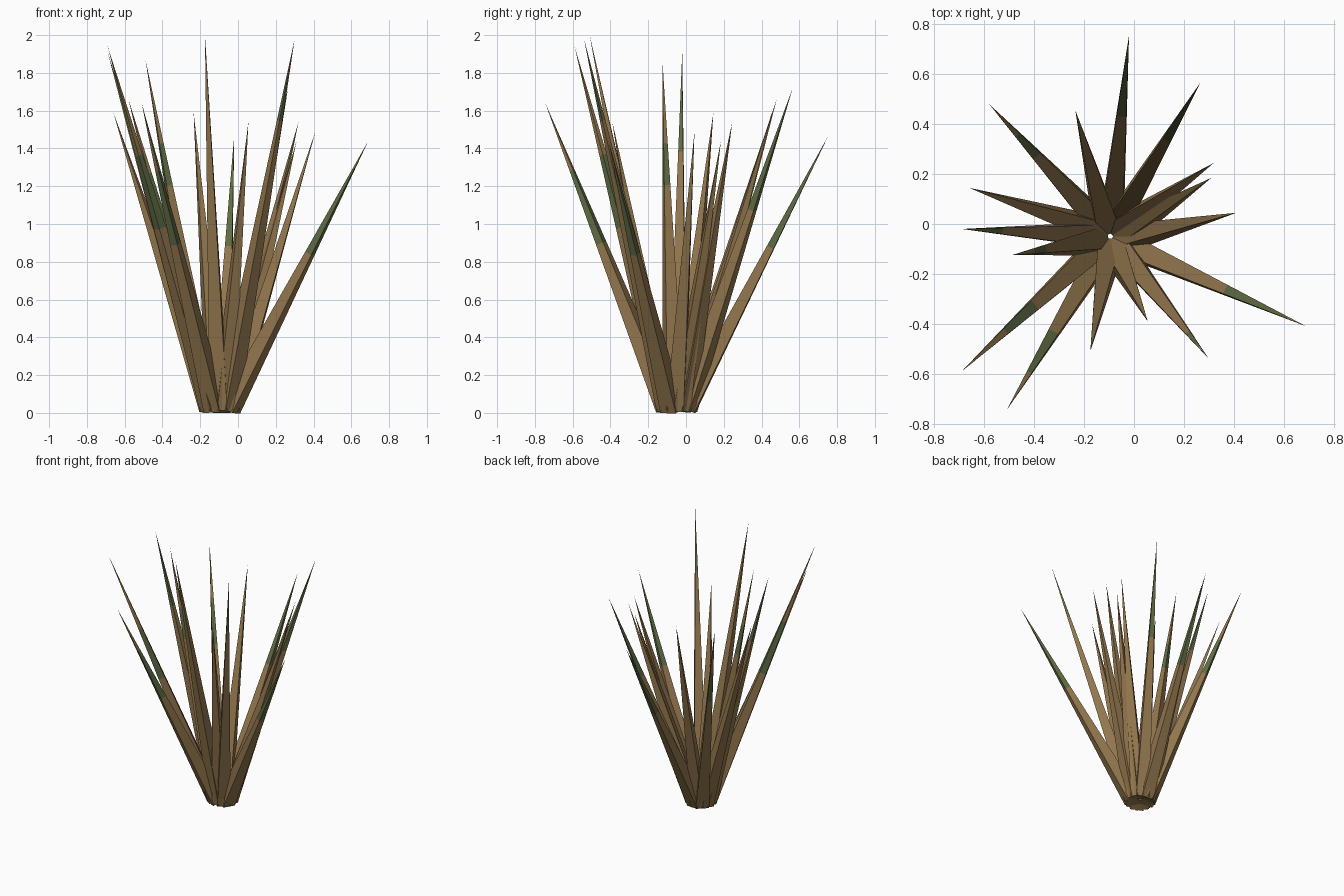
import bpy, bmesh, math
from mathutils import Vector

if "Cube" in bpy.data.objects:
    bpy.data.objects.remove(bpy.data.objects["Cube"])


def material(name, rgb):
    m = bpy.data.materials.new(name)
    m.diffuse_color = (*rgb, 1)
    m.use_nodes = True
    m.node_tree.nodes["Principled BSDF"].inputs["Base Color"].default_value = m.diffuse_color
    return m


BROWN = material("dry_brown", (0.287, 0.181, 0.075))
GREEN = material("dull_green", (0.112, 0.144, 0.056))

CENTRE = Vector((-0.095, -0.05, 0.021))
RING = 0.055      # distance of blade bases from the middle
HALF = 0.047      # half the width of a blade at its base

# Tip position, then start and end of the green band along the blade
BLADES = [
    ((-0.02, 0.755, 1.47), (0.59, 0.95)),
    ((0.265, 0.565, 1.72), (0.62, 0.95)),
    ((0.32, 0.245, 1.54), None),
    ((0.31, 0.185, 1.44), None),
    ((0.41, 0.045, 1.49), None),
    ((0.69, -0.41, 1.44), (0.58, 0.90)),
    ((0.30, -0.54, 1.98), (0.78, 0.90)),
    ((0.055, -0.39, 1.54), None),
    ((-0.175, -0.51, 2.00), None),
    ((-0.51, -0.745, 1.64), (0.54, 0.78)),
    ((-0.69, -0.59, 1.94), (0.50, 0.70)),
    ((-0.49, -0.125, 1.87), (0.64, 0.76)),
    ((-0.69, -0.02, 1.91), (0.72, 0.97)),
    ((-0.66, 0.145, 1.59), None),
    ((-0.58, 0.48, 1.66), (0.60, 0.76)),
    ((-0.235, 0.455, 1.59), None),
]


def blade(name, base, tip, out, band):
    """Four-sided spike, one face turned to the middle of the plant."""
    axis = (tip - base).normalized()
    side = axis.cross(out).normalized()
    depth = side.cross(axis).normalized()
    bm = bmesh.new()
    rings = []
    for t in [0.0] + list(band or ()):
        c, h = base.lerp(tip, t), HALF * (1 - t)
        rings.append([bm.verts.new(c + side * h * a + depth * h * b)
                      for a, b in ((-1, -1), (1, -1), (1, 1), (-1, 1))])
    bm.faces.new(rings[0])
    for k in range(len(rings) - 1):
        for i in range(4):
            j = (i + 1) % 4
            f = bm.faces.new((rings[k][i], rings[k][j],
                              rings[k + 1][j], rings[k + 1][i]))
            f.material_index = k      # second section is the green band
    apex = bm.verts.new(tip)
    for i in range(4):
        bm.faces.new((rings[-1][i], rings[-1][(i + 1) % 4], apex))
    bmesh.ops.recalc_face_normals(bm, faces=bm.faces)
    mesh = bpy.data.meshes.new(name)
    bm.to_mesh(mesh)
    bm.free()
    mesh.materials.append(BROWN)
    mesh.materials.append(GREEN)
    bpy.context.collection.objects.link(bpy.data.objects.new(name, mesh))


# Blades stand in an even ring and lean outwards
for n, (tip, band) in enumerate(BLADES):
    a = math.radians(85 - 360 / len(BLADES) * n)
    out = Vector((math.cos(a), math.sin(a), 0))
    blade(f"leaf_blade_{n + 1}", CENTRE + out * RING, Vector(tip), out, band)
